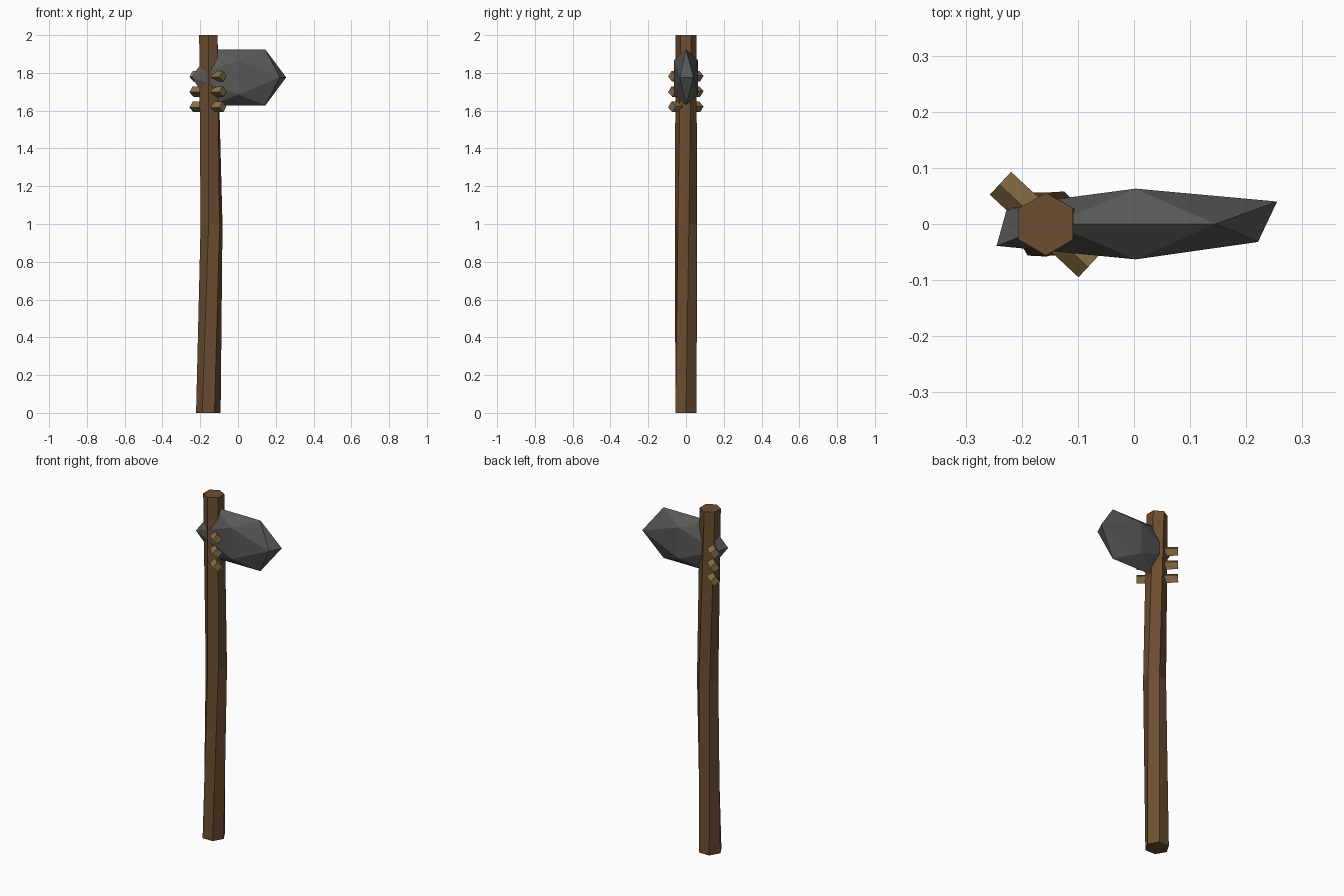
import bpy, bmesh
from math import sin, cos, radians, tau
from mathutils import Vector, Matrix

cube = bpy.data.objects.get("Cube")
if cube:
    bpy.data.objects.remove(cube, do_unlink=True)


def material(name, color):
    mat = bpy.data.materials.new(name)
    mat.use_nodes = True
    mat.diffuse_color = color
    bsdf = mat.node_tree.nodes["Principled BSDF"]
    bsdf.inputs["Base Color"].default_value = color
    bsdf.inputs["Roughness"].default_value = 0.9
    return mat


def finish(bm, name, mat):
    bmesh.ops.recalc_face_normals(bm, faces=bm.faces)
    mesh = bpy.data.meshes.new(name)
    bm.to_mesh(mesh)
    bm.free()
    mesh.materials.append(mat)
    obj = bpy.data.objects.new(name, mesh)
    bpy.context.collection.objects.link(obj)
    return obj


wood = material("dark_wood", (0.15, 0.075, 0.03, 1))
stone = material("grey_stone", (0.1, 0.1, 0.095, 1))
cord = material("tan_binding", (0.26, 0.165, 0.065, 1))

# Handle: hexagonal shaft, slightly bent and twisted; rows are x, z, radius, twist
sections = [(-0.157, 0, 0.065, 0), (-0.14, 1, 0.06, 15), (-0.157, 2, 0.056, 30)]
bm = bmesh.new()
rings = []
for x, z, r, twist in sections:
    angles = [tau * i / 6 + radians(twist) for i in range(6)]
    rings.append([bm.verts.new((x + r * cos(a), r * sin(a), z)) for a in angles])
for low, high in zip(rings, rings[1:]):
    for i in range(6):
        j = (i + 1) % 6
        bm.faces.new((low[i], low[j], high[j], high[i]))
bm.faces.new(rings[0][::-1])
bm.faces.new(rings[-1])
finish(bm, "handle", wood)

# Stone head: stretched icosahedron with uneven tips
centre = Vector((0, 0, 1.776))
points = []
for s in (-1, 1):
    for t in (-1, 1):
        points.append((0.145 * s, 0, 0.148 * t))
        points.append((0.003, 0.063 * s, 0.091 * t))
points += [(0.255, 0.04, 0), (0.221, -0.032, 0), (-0.245, -0.039, 0), (-0.225, 0.033, 0)]
bm = bmesh.new()
for p in points:
    bm.verts.new(centre + Vector(p))
bmesh.ops.convex_hull(bm, input=bm.verts)
finish(bm, "stone_head", stone)

# Bindings: three square pegs set edge-up, crossing the handle diagonally
for i in range(3):
    bm = bmesh.new()
    bmesh.ops.create_cone(bm, cap_ends=True, segments=4, radius1=0.028,
                          radius2=0.028, depth=0.216)
    place = (Matrix.Translation((-0.159, -0.001, 1.62 + 0.081 * i))
             @ Matrix.Rotation(radians(-43), 4, "Z")
             @ Matrix.Rotation(radians(90), 4, "Y")
             @ Matrix.Rotation(radians(6), 4, "Z"))
    bmesh.ops.transform(bm, matrix=place, verts=bm.verts)
    finish(bm, f"binding_{i + 1}", cord)
